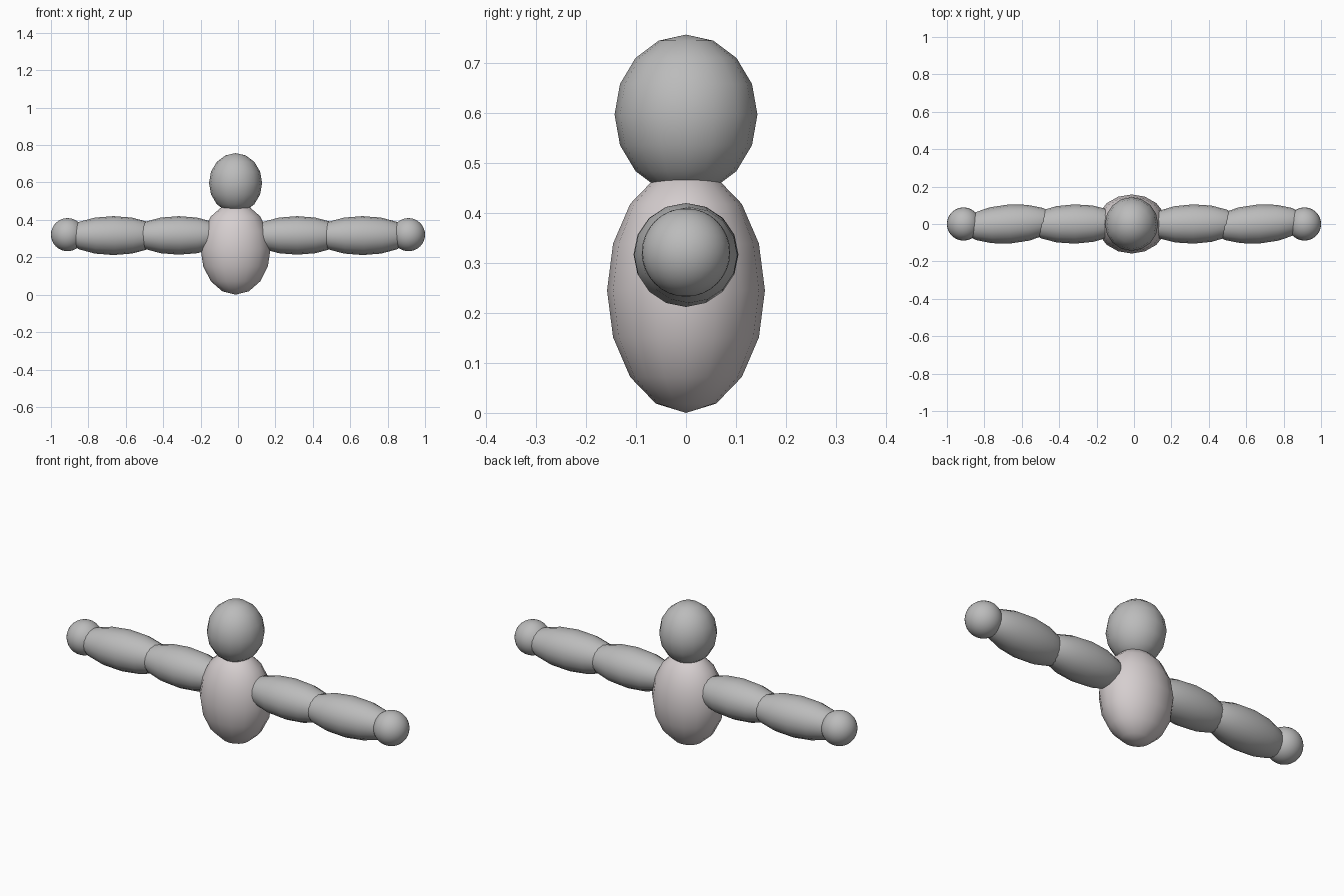
import bpy
import math

if "Cube" in bpy.data.objects:
    bpy.data.objects.remove(bpy.data.objects["Cube"])


def material(name, rgb):
    m = bpy.data.materials.new(name)
    m.diffuse_color = (*rgb, 1.0)
    m.use_nodes = True
    m.node_tree.nodes["Principled BSDF"].inputs["Base Color"].default_value = m.diffuse_color
    return m


GREY = material("mid grey", (0.5, 0.5, 0.5))
PALE = material("pale warm grey", (0.67, 0.62, 0.625))


def ellipsoid(name, centre, radii, mat, segments=16, rings=8, along_x=False, yaw=0.0):
    """Smooth low-poly ellipsoid; radii are given in world x, y, z."""
    bpy.ops.mesh.primitive_uv_sphere_add(segments=segments, ring_count=rings, radius=1)
    ob = bpy.context.object
    ob.name = name
    if along_x:  # lay the poles along the limb
        ob.rotation_euler = (0, math.pi / 2, 0)
        bpy.ops.object.transform_apply(location=False, rotation=True, scale=False)
    ob.scale = radii
    ob.rotation_euler = (0, 0, yaw)
    ob.location = centre
    ob.data.materials.append(mat)
    bpy.ops.object.shade_smooth()
    return ob


# torso and head sit slightly off the arm centre
ellipsoid("torso", (-0.013, 0, 0.245), (0.187, 0.158, 0.245), PALE)
ellipsoid("head", (-0.013, 0, 0.597), (0.142, 0.143, 0.16), GREY)

# arms: two overlapping segments and a round hand on each side
for side, s in (("left", -1), ("right", 1)):
    ellipsoid(side + "_upper_arm", (s * 0.316, 0, 0.317), (0.255, 0.105, 0.103),
              GREY, along_x=True, yaw=math.radians(1))
    ellipsoid(side + "_forearm", (s * 0.666, 0, 0.316), (0.26, 0.104, 0.104),
              GREY, along_x=True, yaw=math.radians(4))
    ellipsoid(side + "_hand", (s * 0.9115, 0, 0.321), (0.0885, 0.0885, 0.0885),
              GREY, segments=32, rings=16)
